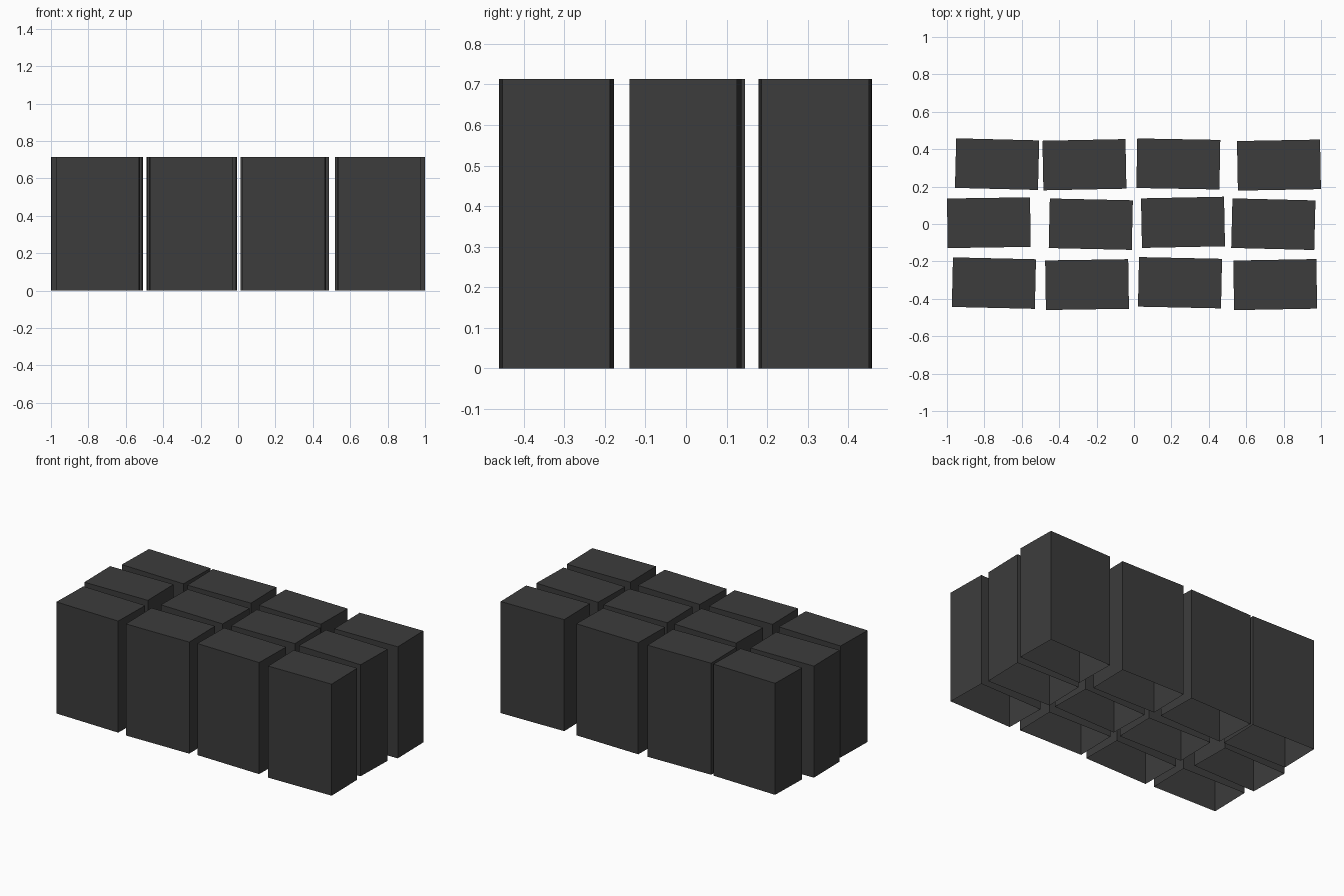
import bpy
import bmesh
from mathutils import Matrix

default = bpy.data.objects.get("Cube")
if default:
    bpy.data.objects.remove(default, do_unlink=True)

WIDTH, DEPTH, HEIGHT = 0.444, 0.265, 0.713

# One charcoal material for every block
charcoal = bpy.data.materials.new("charcoal")
charcoal.use_nodes = True
colour = (0.045, 0.045, 0.045, 1)
charcoal.diffuse_color = colour
charcoal.node_tree.nodes["Principled BSDF"].inputs["Base Color"].default_value = colour


def add_block(name, x, y, yaw):
    """Box shell with an open underside, turned slightly about z."""
    bm = bmesh.new()
    bmesh.ops.create_cube(bm, size=1)
    bm.normal_update()
    base = [f for f in bm.faces if f.normal.z < -0.5]
    bmesh.ops.delete(bm, geom=base, context='FACES_ONLY')
    bmesh.ops.transform(bm, verts=bm.verts, matrix=(
        Matrix.Diagonal((WIDTH, DEPTH, HEIGHT, 1)) @ Matrix.Translation((0, 0, 0.5))))
    mesh = bpy.data.meshes.new(name)
    bm.to_mesh(mesh)
    bm.free()
    mesh.materials.append(charcoal)
    block = bpy.data.objects.new(name, mesh)
    block.location = (x, y, 0)
    block.rotation_euler.z = yaw
    bpy.context.collection.objects.link(block)


# Loosely placed rows: centre x, centre y, yaw of each block
rows = {
    "front": [(-0.749, -0.316, -0.023), (-0.251, -0.324, 0.015),
              (0.246, -0.314, -0.021), (0.755, -0.324, 0.018)],
    "middle": [(-0.776, 0.007, 0.015), (-0.231, -0.001, -0.022),
               (0.262, 0.009, 0.02), (0.745, -0.001, -0.025)],
    "back": [(-0.732, 0.32, -0.025), (-0.265, 0.317, 0.02),
             (0.237, 0.321, -0.018), (0.775, 0.315, 0.018)],
}
for row, blocks in rows.items():
    for i, (x, y, yaw) in enumerate(blocks, 1):
        add_block(f"{row}_block_{i}", x, y, yaw)
